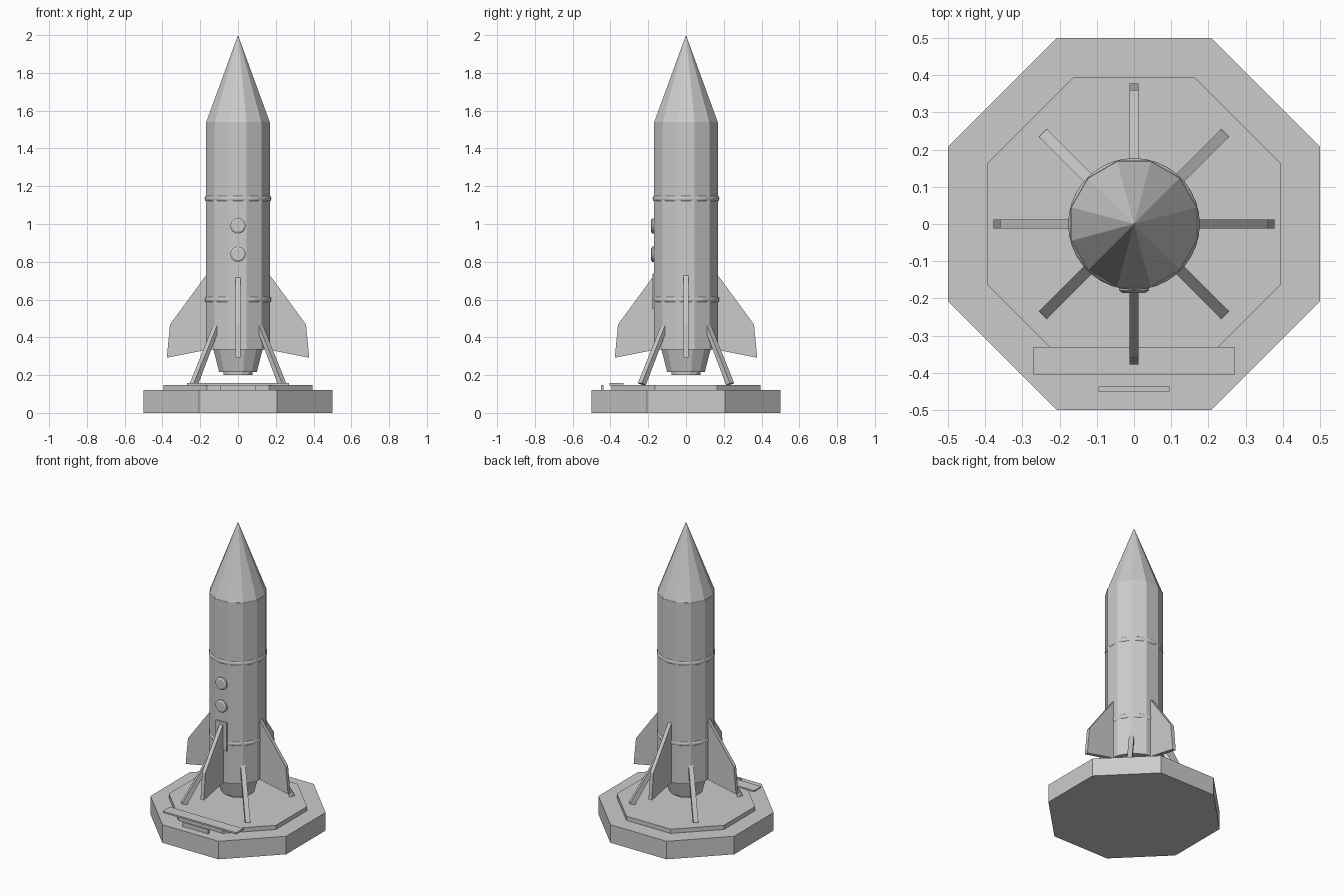
import bpy, bmesh
from math import pi, cos, sin, radians
from mathutils import Matrix

if "Cube" in bpy.data.objects:
    bpy.data.objects.remove(bpy.data.objects["Cube"])


def make(name, verts, faces):
    me = bpy.data.meshes.new(name)
    me.from_pydata(verts, [], faces)
    bm = bmesh.new()
    bm.from_mesh(me)
    bmesh.ops.recalc_face_normals(bm, faces=bm.faces)
    bm.to_mesh(me)
    bm.free()
    ob = bpy.data.objects.new(name, me)
    bpy.context.collection.objects.link(ob)
    return ob


def prism(name, sides, rings):
    """Stack of regular polygons; rings = (flat-to-centre radius, z), radius 0 = tip."""
    verts, faces = [], []
    for a, z in rings:
        r = a / cos(pi / sides)
        n = 1 if a == 0 else sides
        verts += [(r * cos(2 * pi * (i + .5) / sides), r * sin(2 * pi * (i + .5) / sides), z)
                  for i in range(n)]
    for k in range(len(rings) - 1):
        o, p = k * sides, (k + 1) * sides
        for i in range(sides):
            j = (i + 1) % sides
            faces.append((o + i, o + j, p) if rings[k + 1][0] == 0
                         else (o + i, o + j, p + j, p + i))
    faces.append(tuple(range(sides)))
    if rings[-1][0] > 0:
        faces.append(tuple(range(len(verts) - sides, len(verts))))
    return make(name, verts, faces)


def radial_plate(name, profile, width, angle):
    """Extrude a (radius, z) profile sideways and turn it around the z axis."""
    n = len(profile)
    verts = [(r, s * width / 2, z) for s in (-1, 1) for r, z in profile]
    faces = [tuple(range(n)), tuple(range(n, 2 * n))]
    faces += [(i, (i + 1) % n, n + (i + 1) % n, n + i) for i in range(n)]
    ob = make(name, verts, faces)
    ob.data.transform(Matrix.Rotation(radians(angle), 4, 'Z'))
    return ob


def box(name, x, y0, y1, z0, z1):
    return radial_plate(name, [(-y1, z0), (-y0, z0), (-y0, z1), (-y1, z1)], 2 * x, -90)


# launch pad
prism("pad_base", 8, [(.5, 0), (.5, .12)])
prism("pad_step", 8, [(.394, .12), (.394, .148)])
box("pad_front_plate", .27, -.405, -.33, .146, .157)
box("pad_front_tab", .095, -.45, -.437, .12, .148)

# rocket hull
prism("hull", 12, [(.17, .335), (.17, 1.54)])
prism("nose_cone", 12, [(.168, 1.54), (0, 2.0)])
prism("engine_bell", 12, [(.13, .335), (.10, .217)])
prism("engine_outlet", 12, [(.077, .22), (.077, .20)])

# rounded bands that just break through the flat hull panels
for name, z in (("upper_band", 1.135), ("lower_band", .60)):
    bpy.ops.mesh.primitive_torus_add(major_radius=.157, minor_radius=.02, major_segments=36,
                                     minor_segments=12, location=(0, 0, z))
    bpy.context.object.name = name
    bpy.ops.object.shade_smooth()

# fins and struts
fin = [(.15, .755), (.17, .727), (.36, .468), (.377, .292), (.15, .337)]
leg = [(.14, .475), (.165, .475), (.346, .157), (.315, .148)]
for i in range(4):
    radial_plate(f"fin_{i + 1}", fin, .024, 90 * i)
    radial_plate(f"leg_{i + 1}", leg, .03, 90 * i + 45)

# hatch and portholes on the front
box("hatch", .04, -.177, -.16, .55, .738)
for i, z in enumerate((.84, .99)):
    port = prism(f"porthole_{i + 1}", 20, [(.04, .16), (.04, .179), (.031, .185)])
    port.data.transform(Matrix.Translation((0, 0, z)) @ Matrix.Rotation(pi / 2, 4, 'X'))
